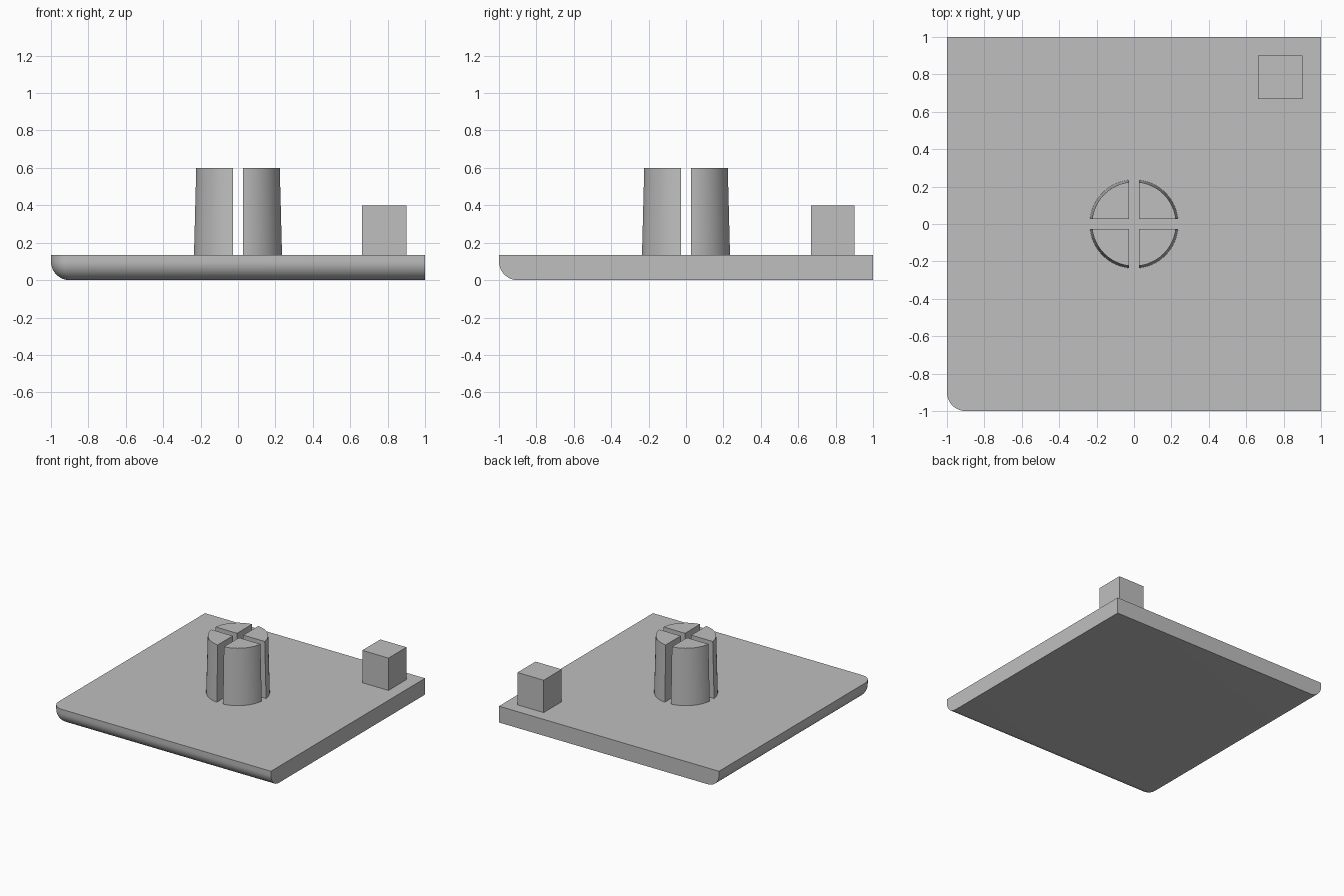
import bpy, bmesh
from math import asin, cos, sin, pi, radians
from mathutils import Matrix

if "Cube" in bpy.data.objects:
    bpy.data.objects.remove(bpy.data.objects["Cube"], do_unlink=True)

PLATE_TOP = 0.134
CORNER = 0.1

grey = bpy.data.materials.new("plain grey")
grey.use_nodes = True
colour = (0.52, 0.52, 0.52, 1)
grey.diffuse_color = colour
grey.node_tree.nodes["Principled BSDF"].inputs["Base Color"].default_value = colour


def finish(bm, name, smooth=True):
    bmesh.ops.recalc_face_normals(bm, faces=bm.faces)
    mesh = bpy.data.meshes.new(name)
    bm.to_mesh(mesh)
    bm.free()
    mesh.materials.append(grey)
    obj = bpy.data.objects.new(name, mesh)
    bpy.context.collection.objects.link(obj)
    if smooth:
        bpy.ops.object.select_all(action="DESELECT")
        obj.select_set(True)
        bpy.context.view_layer.objects.active = obj
        bpy.ops.object.shade_smooth_by_angle(angle=radians(30))
    return obj


def box(low, high):
    bm = bmesh.new()
    bmesh.ops.create_cube(bm, size=1)
    for v in bm.verts:
        v.co = [h if c > 0 else l for c, l, h in zip(v.co, low, high)]
    return bm


# Base plate: the three edges meeting at the front right bottom corner are rounded
bm = box((-1, -1, 0), (1, 1, PLATE_TOP))
corner = min(bm.verts, key=lambda v: sum(v.co))
bmesh.ops.bevel(bm, geom=list(corner.link_edges), offset=CORNER, offset_type="OFFSET",
                segments=12, profile=0.5, affect="EDGES")
finish(bm, "base_plate")

# Square block near the back left corner
finish(box((0.662, 0.668, PLATE_TOP), (0.9, 0.902, 0.4)), "corner_block", smooth=False)


# Split tapered post: four quarter prongs separated by a cross slot
def prong(index, slot=0.028, steps=20):
    bm = bmesh.new()
    rings = []
    for radius, z in ((0.237, PLATE_TOP), (0.225, 0.6)):
        start = asin(slot / radius)
        sweep = pi / 2 - 2 * start
        angles = [start + sweep * i / steps for i in range(steps + 1)]
        points = [(slot, slot)] + [(radius * cos(a), radius * sin(a)) for a in angles]
        rings.append([bm.verts.new((x, y, z)) for x, y in points])
    bottom, top = rings
    count = len(bottom)
    for i in range(count):
        j = (i + 1) % count
        bm.faces.new((bottom[i], bottom[j], top[j], top[i]))
    bm.faces.new(top)
    bm.faces.new(bottom[::-1])
    bm.transform(Matrix.Rotation(index * pi / 2, 4, "Z"))
    finish(bm, f"post_prong_{index + 1}")


for k in range(4):
    prong(k)
